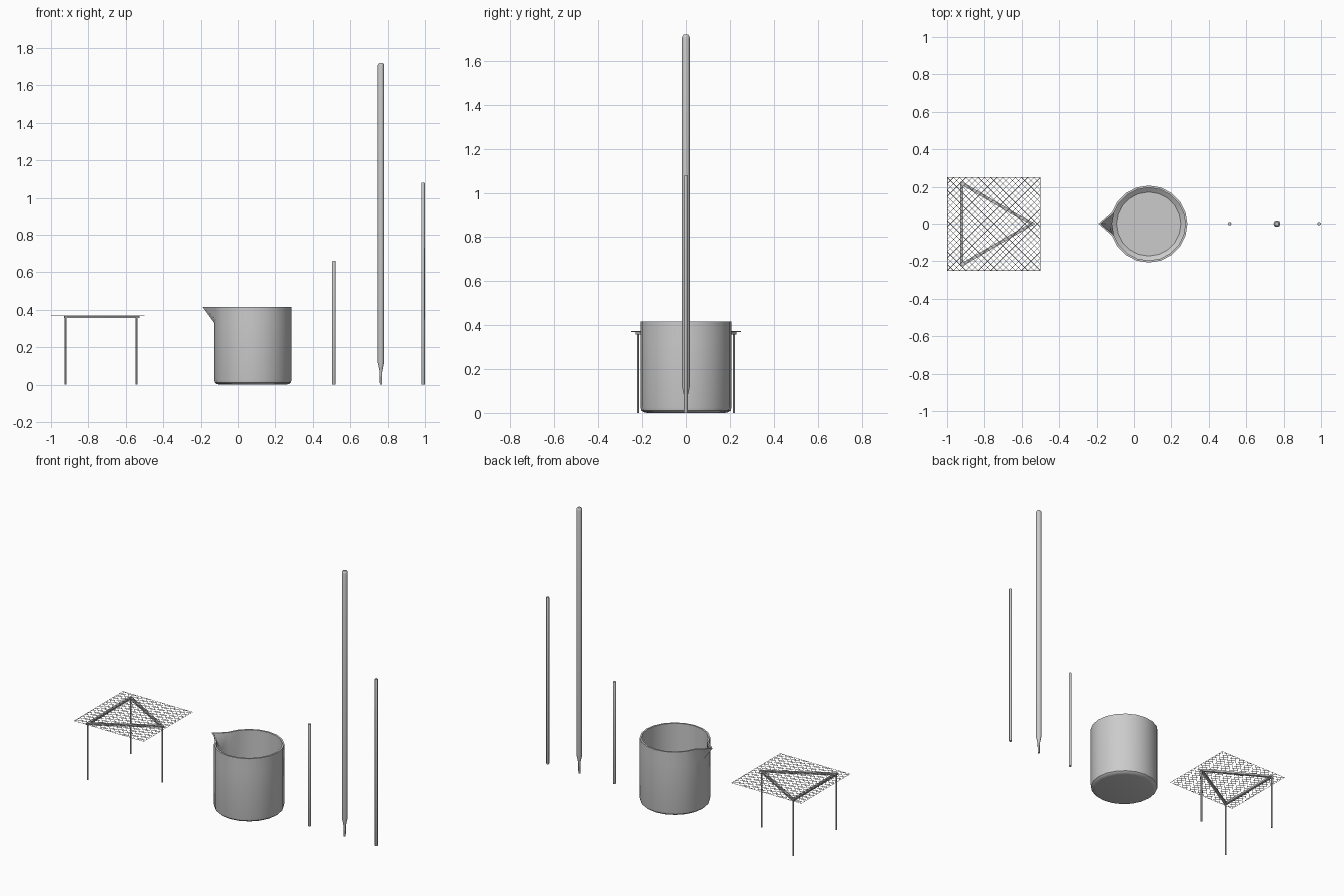
import bpy, bmesh, math
from mathutils import Vector

if "Cube" in bpy.data.objects:
    bpy.data.objects.remove(bpy.data.objects["Cube"])


def finish(bm, name, smooth=True):
    bmesh.ops.recalc_face_normals(bm, faces=bm.faces)
    me = bpy.data.meshes.new(name)
    bm.to_mesh(me)
    bm.free()
    ob = bpy.data.objects.new(name, me)
    bpy.context.collection.objects.link(ob)
    if smooth:
        bpy.ops.object.select_all(action='DESELECT')
        ob.select_set(True)
        bpy.context.view_layer.objects.active = ob
        bpy.ops.object.shade_smooth_by_angle(angle=math.radians(35))
    return ob


def lathe(bm, profile, cx, cy, sides):
    """Capped revolve of (radius, z) points; returns the rings."""
    rings = []
    for r, z in profile:
        angles = [2 * math.pi * i / sides for i in range(sides)]
        rings.append([bm.verts.new((cx + r * math.cos(a), cy + r * math.sin(a), z))
                      for a in angles])
    for lo, hi in zip(rings, rings[1:]):
        for i in range(sides):
            j = (i + 1) % sides
            bm.faces.new((lo[i], lo[j], hi[j], hi[i]))
    bm.faces.new(rings[0])
    bm.faces.new(rings[-1])
    return rings


def turned(name, profile, cx, cy=0.0, sides=12):
    bm = bmesh.new()
    lathe(bm, profile, cx, cy, sides)
    return finish(bm, name)


# Beaker: thin-walled vessel with one rim point pulled out into a spout
SIDES, R, H, WALL = 20, 0.207, 0.415, 0.011
bm = bmesh.new()
rings = lathe(bm, [(R - 0.03, 0), (R - 0.012, 0.004), (R - 0.003, 0.012), (R, 0.025),
                   (R, 0.33), (R, H), (R - WALL, H), (R - WALL, 0.33),
                   (R - WALL, 0.03), (R - 0.035, 0.012)], 0.079, 0, SIDES)
for k in (5, 6):
    rings[k][SIDES // 2].co.x -= 0.062
finish(bm, "beaker")

# Glass rods and pipette
turned("short_rod", [(0.008, 0), (0.009, 0.002), (0.009, 0.658), (0.008, 0.66)], 0.512)
turned("pipette", [(0.006, 0), (0.007, 0.07), (0.010, 0.085), (0.0175, 0.12),
                   (0.0175, 1.705), (0.0155, 1.714), (0.010, 1.72)], 0.764, sides=16)
turned("long_rod", [(0.008, 0), (0.009, 0.002), (0.009, 1.078), (0.008, 1.08)], 0.99)

# Tripod: triangular ring on three thin legs
TX, TOP = -0.795, 0.368
bm = bmesh.new()
loops = []
for r, z in ((0.268, 0.356), (0.268, TOP), (0.236, TOP), (0.236, 0.356)):
    loops.append([bm.verts.new((TX + r * math.cos(a), r * math.sin(a), z))
                  for a in (0, 2 * math.pi / 3, 4 * math.pi / 3)])
for k in range(4):
    a, b = loops[k], loops[(k + 1) % 4]
    for i in range(3):
        j = (i + 1) % 3
        bm.faces.new((a[i], a[j], b[j], b[i]))
corners = [e for e in bm.edges if e.verts[0] in loops[0] and e.verts[1] in loops[1]]
bmesh.ops.bevel(bm, geom=corners, offset=0.008, segments=2, profile=0.5, affect='EDGES')
finish(bm, "tripod_ring")
for n in range(3):
    a = n * 2 * math.pi / 3
    turned(f"tripod_leg_{n + 1}", [(0.0048, 0), (0.0048, 0.36)],
           TX + 0.253 * math.cos(a), 0.253 * math.sin(a), 8)

# Wire gauze: diagonal wires clipped to a square, with a border wire
GX, HALF, WIRE, GZ = -0.75, 0.249, 0.0012, 0.3705


def wire(bm, p, q):
    p, q = Vector(p), Vector(q)
    d = (q - p).normalized()
    side, up = Vector((-d.y, d.x, 0)) * WIRE, Vector((0, 0, WIRE))
    ends = [[bm.verts.new(c + o) for o in (side, up, -side, -up)] for c in (p, q)]
    for i in range(4):
        j = (i + 1) % 4
        bm.faces.new((ends[0][i], ends[0][j], ends[1][j], ends[1][i]))
    bm.faces.new(ends[0])
    bm.faces.new(ends[1])


bm = bmesh.new()
COUNT = 15
for i in range(-COUNT + 1, COUNT):
    c = 2 * HALF * i / COUNT
    lo, hi = max(-HALF, -HALF - c), min(HALF, HALF - c)
    for s in (1, -1):
        z = GZ + s * 0.0008
        wire(bm, (GX + s * lo, lo + c, z), (GX + s * hi, hi + c, z))
square = [(-HALF, -HALF), (HALF, -HALF), (HALF, HALF), (-HALF, HALF)]
for (x0, y0), (x1, y1) in zip(square, square[1:] + square[:1]):
    wire(bm, (GX + x0, y0, GZ), (GX + x1, y1, GZ))
finish(bm, "wire_gauze", smooth=False)
